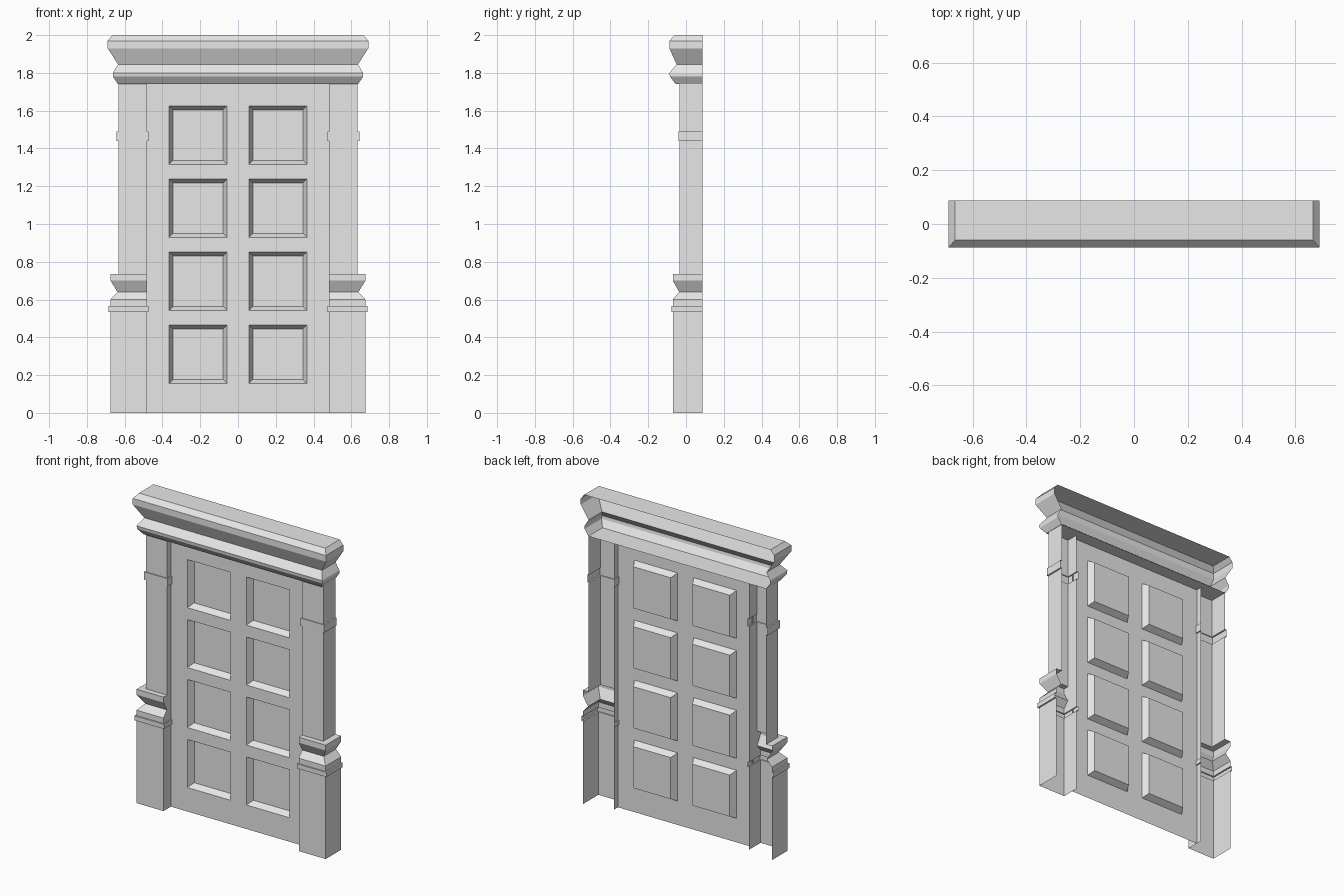
import bpy
import bmesh

cube = bpy.data.objects.get("Cube")
if cube:
    bpy.data.objects.remove(cube, do_unlink=True)

BACK = 0.088      # rear edge of the frame
DOOR_Y = 0.005    # front surface of the door leaf
INNER_Y = 0.045   # rear edge of the pillar's inner wall
INNER_X = 0.483   # half width of the door leaf
TOP = 1.74        # underside of the cornice

stone = bpy.data.materials.new("pale_grey")
stone.use_nodes = True
stone.diffuse_color = (0.8, 0.8, 0.8, 1)
stone.node_tree.nodes["Principled BSDF"].inputs["Base Color"].default_value = (0.8, 0.8, 0.8, 1)


def finish(bm, name):
    mesh = bpy.data.meshes.new(name)
    bm.to_mesh(mesh)
    bm.free()
    mesh.materials.append(stone)
    obj = bpy.data.objects.new(name, mesh)
    bpy.context.collection.objects.link(obj)
    return obj


def loft(name, rings, capped=False):
    """Skin open rings of points, stacked from bottom to top."""
    bm = bmesh.new()
    rows = [[bm.verts.new(p) for p in ring] for ring in rings]
    for low, high in zip(rows, rows[1:]):
        for i in range(len(low) - 1):
            bm.faces.new((low[i], low[i + 1], high[i + 1], high[i]))
    if capped:
        bm.faces.new(rows[-1])
        bm.faces.new(rows[0][::-1])
    return finish(bm, name)


# Pillars: height, outer x, front y, and how far a band stands out inwards
pillar = [
    (0, 0.675, -0.07, 0), (0.535, 0.675, -0.07, 0),
    (0.535, 0.685, -0.078, 0.008), (0.565, 0.685, -0.078, 0.008),
    (0.565, 0.675, -0.07, 0), (0.6, 0.675, -0.07, 0),
    (0.64, 0.638, -0.036, 0), (0.7, 0.675, -0.07, 0),
    (0.735, 0.675, -0.07, 0), (0.735, 0.633, -0.034, 0),
    (1.44, 0.633, -0.034, 0), (1.44, 0.643, -0.04, 0.008),
    (1.49, 0.643, -0.04, 0.008), (1.49, 0.633, -0.034, 0),
    (TOP, 0.633, -0.034, 0),
]
for side, name in ((1, "left_pillar"), (-1, "right_pillar")):
    rings = []
    for z, outer, front, band in pillar:
        inner = INNER_X - band
        path = [(inner, INNER_Y + band), (inner, front), (outer, front), (outer, BACK)]
        rings.append([(side * x, y, z) for x, y in path[::side]])
    loft(name, rings)

# Cornice: height, half width, front y
cornice = [
    (TOP, 0.635, -0.055), (1.78, 0.662, -0.085), (1.8, 0.662, -0.088),
    (1.845, 0.635, -0.05), (1.93, 0.69, -0.088), (1.97, 0.69, -0.088),
    (2.0, 0.665, -0.06),
]
loft("cornice", [[(-x, BACK, z), (-x, y, z), (x, y, z), (x, BACK, z)]
                 for z, x, y in cornice], capped=True)

# Door leaf: a sheet with two columns of four sunken panels
xs = [-INNER_X, -0.365, -0.057, 0.057, 0.365, INNER_X]
zs = [0]
for row in range(4):
    bottom = 0.155 + 0.387 * row
    zs += [bottom, bottom + 0.31]
zs.append(TOP)

bm = bmesh.new()
grid = [[bm.verts.new((x, DOOR_Y, z)) for x in xs] for z in zs]
panels = []
for j in range(len(zs) - 1):
    for i in range(len(xs) - 1):
        face = bm.faces.new((grid[j][i], grid[j][i + 1], grid[j + 1][i + 1], grid[j + 1][i]))
        if i % 2 and j % 2:
            panels.append(face)
bm.normal_update()
bmesh.ops.inset_individual(bm, faces=panels, thickness=0.03, depth=-0.04)
finish(bm, "door")
